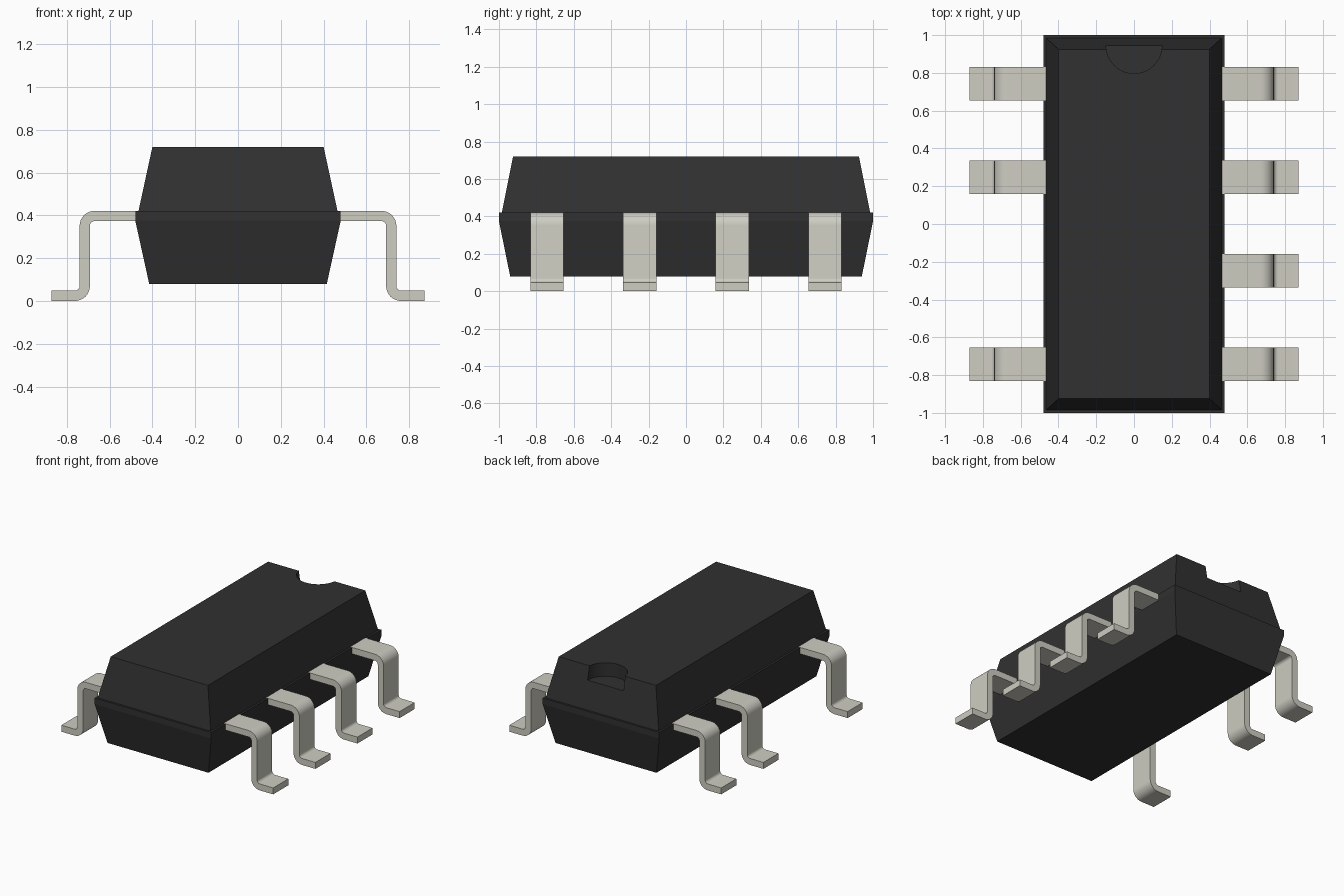
import bpy
import bmesh
from math import cos, sin, pi

cube = bpy.data.objects.get("Cube")
if cube:
    bpy.data.objects.remove(cube, do_unlink=True)


def material(name, colour):
    mat = bpy.data.materials.new(name)
    mat.use_nodes = True
    mat.diffuse_color = colour
    bsdf = next(n for n in mat.node_tree.nodes if n.type == "BSDF_PRINCIPLED")
    bsdf.inputs["Base Color"].default_value = colour
    bsdf.inputs["Roughness"].default_value = 0.6
    return mat


def mesh_from(name, bm, mat):
    bmesh.ops.recalc_face_normals(bm, faces=bm.faces)
    mesh = bpy.data.meshes.new(name)
    bm.to_mesh(mesh)
    bm.free()
    mesh.materials.append(mat)
    return mesh


def add_object(name, mesh):
    obj = bpy.data.objects.new(name, mesh)
    bpy.context.collection.objects.link(obj)
    return obj


def activate(obj):
    bpy.ops.object.select_all(action="DESELECT")
    obj.select_set(True)
    bpy.context.view_layer.objects.active = obj


black = material("black plastic", (0.031, 0.0305, 0.0305, 1))
metal = material("pale metal", (0.62, 0.61, 0.54, 1))

# Chip body: stacked rectangles (half width, half length, height)
levels = [(0.415, 0.94, 0.08), (0.48, 1.0, 0.375), (0.48, 1.0, 0.42),
          (0.465, 0.985, 0.42), (0.40, 0.925, 0.72)]
bm = bmesh.new()
rings = [[bm.verts.new((sx * w, sy * l, z))
          for sx, sy in ((-1, -1), (1, -1), (1, 1), (-1, 1))]
         for w, l, z in levels]
for low, high in zip(rings, rings[1:]):
    for i in range(4):
        j = (i + 1) % 4
        bm.faces.new((low[i], low[j], high[j], high[i]))
bm.faces.new(rings[0])
bm.faces.new(rings[-1])
body = add_object("chip_body", mesh_from("chip_body", bm, black))

# Half-round orientation notch cut into the top at the back end
bpy.ops.mesh.primitive_cylinder_add(vertices=48, radius=0.148, depth=0.2,
                                    location=(0, 0.945, 0.72))
cutter = bpy.context.object
cutter.name = "notch_cutter"
cutter.hide_render = True
cutter.data.materials.append(black)
notch = body.modifiers.new("notch", "BOOLEAN")
notch.operation = "DIFFERENCE"
notch.solver = "EXACT"
notch.object = cutter
activate(body)
bpy.ops.object.modifier_apply(modifier="notch")
bpy.data.objects.remove(cutter, do_unlink=True)

# Gull-wing lead: pairs of points on the two sides of a bent strip
INNER, OUTER, STEPS = 0.022, 0.07, 8
pairs = [((0.44, 0.421), (0.44, 0.373))]
for (cx, cz), start, end, radii in (
        ((0.67, 0.351), pi / 2, 0, (OUTER, INNER)),
        ((0.762, 0.07), pi, 1.5 * pi, (INNER, OUTER))):
    for k in range(STEPS + 1):
        a = start + (end - start) * k / STEPS
        pairs.append([(cx + r * cos(a), cz + r * sin(a)) for r in radii])
pairs.append(((0.872, 0.048), (0.872, 0)))

HALF = 0.0885
bm = bmesh.new()
sections = [[bm.verts.new((x, y, z)) for (x, z), y in
             ((p, -HALF), (p, HALF), (q, HALF), (q, -HALF))]
            for p, q in pairs]
for a, b in zip(sections, sections[1:]):
    for i in range(4):
        j = (i + 1) % 4
        bm.faces.new((a[i], a[j], b[j], b[i]))
bm.faces.new(sections[0])
bm.faces.new(sections[-1])
lead_mesh = mesh_from("lead", bm, metal)

# Four leads on the left, three on the right
for side, turn, rows in (("left", 0, (-0.743, -0.247, 0.247, 0.743)),
                         ("right", pi, (-0.743, 0.247, 0.743))):
    for n, y in enumerate(rows, 1):
        lead = add_object(f"{side}_lead_{n}", lead_mesh)
        lead.location.y = y
        lead.rotation_euler.z = turn

# Smooth bends with crisp strip edges
activate(lead)
bpy.ops.object.shade_smooth_by_angle(angle=pi / 6)
activate(body)
bpy.ops.object.shade_smooth_by_angle(angle=0.15)
